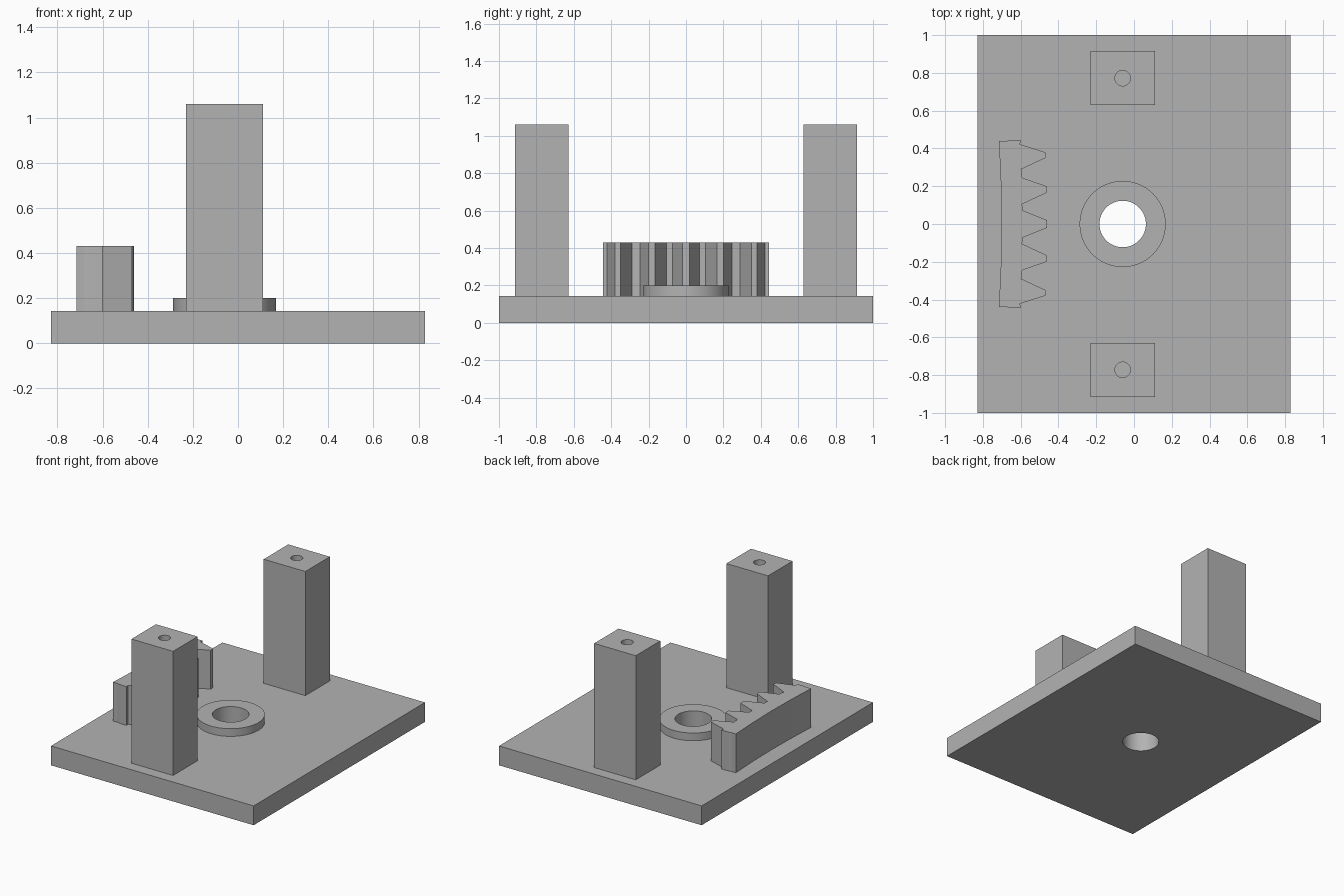
import bpy
import bmesh
import math
from mathutils import Matrix, Vector

if "Cube" in bpy.data.objects:
    bpy.data.objects.remove(bpy.data.objects["Cube"], do_unlink=True)

PLATE_TOP = 0.143
AXIS_X = -0.06

grey = bpy.data.materials.new("plain_grey")
grey.use_nodes = True
grey.diffuse_color = (0.45, 0.45, 0.45, 1)
grey.node_tree.nodes["Principled BSDF"].inputs["Base Color"].default_value = grey.diffuse_color


def add_object(name, bm):
    bmesh.ops.recalc_face_normals(bm, faces=bm.faces)
    mesh = bpy.data.meshes.new(name)
    bm.to_mesh(mesh)
    bm.free()
    mesh.materials.append(grey)
    obj = bpy.data.objects.new(name, mesh)
    bpy.context.collection.objects.link(obj)
    return obj


def box(name, low, high):
    bm = bmesh.new()
    low, high = Vector(low), Vector(high)
    place = Matrix.Translation((low + high) / 2) @ Matrix.Diagonal((*(high - low), 1))
    bmesh.ops.create_cube(bm, size=1, matrix=place)
    return add_object(name, bm)


def cylinder(name, x, y, radius, bottom, top):
    bm = bmesh.new()
    bmesh.ops.create_cone(bm, cap_ends=True, segments=64, radius1=radius, radius2=radius,
                          depth=top - bottom,
                          matrix=Matrix.Translation((x, y, (bottom + top) / 2)))
    return add_object(name, bm)


def activate(obj):
    bpy.ops.object.select_all(action='DESELECT')
    obj.select_set(True)
    bpy.context.view_layer.objects.active = obj


def drill(obj, x, y, radius, bottom, top):
    cutter = cylinder("hole_cutter", x, y, radius, bottom, top)
    cutter.hide_render = True
    cut = obj.modifiers.new("hole", 'BOOLEAN')
    cut.operation = 'DIFFERENCE'
    cut.solver = 'EXACT'
    cut.object = cutter
    activate(obj)
    bpy.ops.object.modifier_apply(modifier=cut.name)
    bpy.data.objects.remove(cutter, do_unlink=True)
    bpy.ops.object.shade_smooth_by_angle(angle=math.radians(30))


# Base plate and raised collar share one central bore
base_plate = box("base_plate", (-0.828, -1, 0), (0.828, 1, PLATE_TOP))
collar = cylinder("collar", AXIS_X, 0, 0.228, PLATE_TOP, 0.2)
for part in (base_plate, collar):
    drill(part, AXIS_X, 0, 0.123, -0.1, 0.4)

# Square posts with a screw hole in the top
for name, side in (("front_post", -1), ("back_post", 1)):
    y = side * 0.772
    post = box(name, (AXIS_X - 0.17, y - 0.143, PLATE_TOP), (AXIS_X + 0.17, y + 0.143, 1.06))
    drill(post, AXIS_X, y, 0.041, 0.76, 1.2)

# Toothed rack: half outline from the middle tooth to the end, then mirrored
half = [(-0.46, 0.02), (-0.59, 0.072), (-0.592, 0.105), (-0.463, 0.165), (-0.463, 0.2),
        (-0.592, 0.245), (-0.597, 0.29), (-0.468, 0.35), (-0.47, 0.38), (-0.603, 0.422),
        (-0.6, 0.445), (-0.66, 0.443), (-0.68, 0.438), (-0.715, 0.44), (-0.705, 0.22)]
outline = half + [(-0.701, 0)] + [(x, -y) for x, y in reversed(half)]
bm = bmesh.new()
face = bm.faces.new([bm.verts.new((x, y, PLATE_TOP)) for x, y in outline])
extruded = bmesh.ops.extrude_face_region(bm, geom=[face], use_keep_orig=True)
bmesh.ops.translate(bm, vec=(0, 0, 0.43 - PLATE_TOP),
                    verts=[v for v in extruded["geom"] if isinstance(v, bmesh.types.BMVert)])
add_object("toothed_rack", bm)
